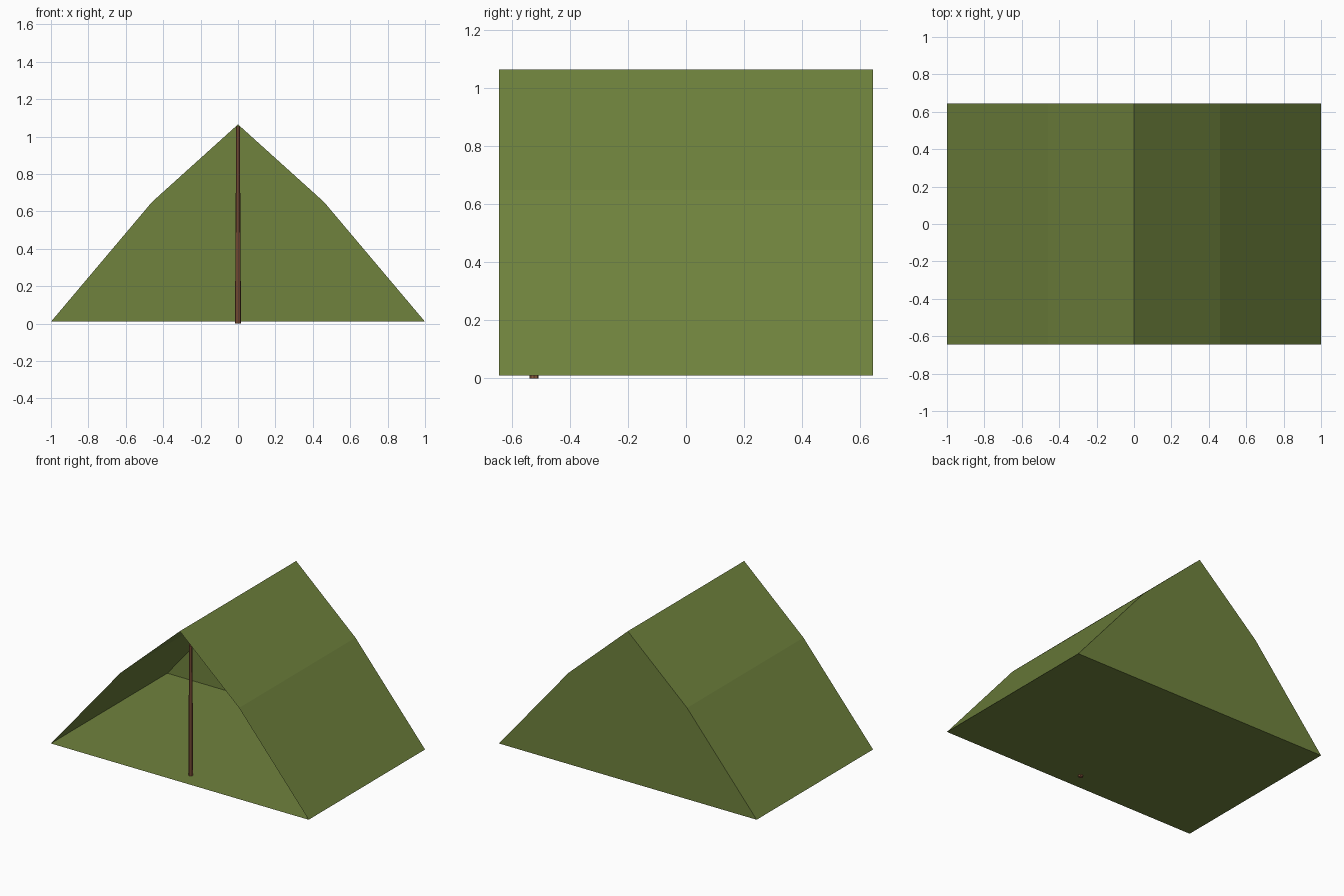
import bpy, bmesh

if "Cube" in bpy.data.objects:
    bpy.data.objects.remove(bpy.data.objects["Cube"])

HALF_LENGTH = 0.645
POLE_HEIGHT = 1.055
POLE_Y = -0.524


def material(name, color):
    mat = bpy.data.materials.new(name)
    mat.diffuse_color = (*color, 1)
    mat.use_nodes = True
    mat.node_tree.nodes["Principled BSDF"].inputs["Base Color"].default_value = mat.diffuse_color
    return mat


green = material("canvas_green", (0.16, 0.225, 0.047))
brown = material("pole_brown", (0.27, 0.105, 0.05))

# Canvas: five-point profile extruded along y, gives roof panels and floor
half = [(1.0, 0.01), (0.46, 0.65)]
profile = half + [(0, 1.065)] + [(-x, z) for x, z in reversed(half)]
bm = bmesh.new()
front = [bm.verts.new((x, -HALF_LENGTH, z)) for x, z in profile]
back = [bm.verts.new((x, HALF_LENGTH, z)) for x, z in profile]
for i in range(len(profile)):
    j = (i + 1) % len(profile)
    bm.faces.new((front[i], back[i], back[j], front[j]))

# Closed back wall, the front stays open
bm.faces.new(back)
bmesh.ops.recalc_face_normals(bm, faces=bm.faces[:])
mesh = bpy.data.meshes.new("tent_canvas")
bm.to_mesh(mesh)
bm.free()
canvas = bpy.data.objects.new("tent_canvas", mesh)
bpy.context.collection.objects.link(canvas)
mesh.materials.append(green)

# Tapered support pole just inside the opening
bpy.ops.mesh.primitive_cone_add(vertices=8, radius1=0.016, radius2=0.010,
                                depth=POLE_HEIGHT,
                                location=(0, POLE_Y, POLE_HEIGHT / 2))
pole = bpy.context.object
pole.name = "support_pole"
pole.data.materials.append(brown)
